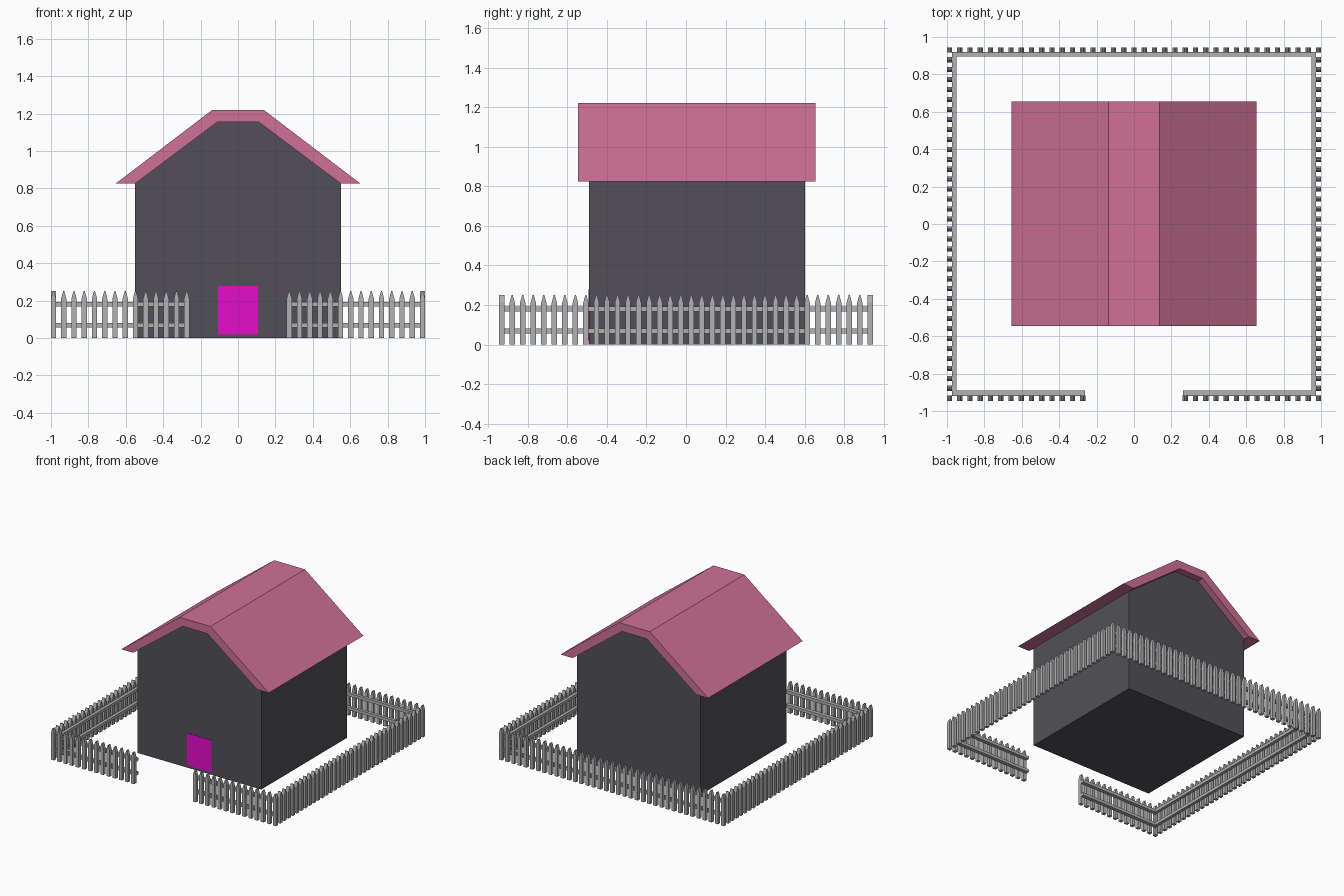
import bpy, bmesh

if "Cube" in bpy.data.objects:
    bpy.data.objects.remove(bpy.data.objects["Cube"])

def material(name, rgb):
    m = bpy.data.materials.new(name)
    m.diffuse_color = (*rgb, 1)
    m.use_nodes = True
    m.node_tree.nodes["Principled BSDF"].inputs["Base Color"].default_value = m.diffuse_color
    return m

WALL = material("charcoal", (0.085, 0.081, 0.095))
ROOF = material("rose pink", (0.62, 0.165, 0.30))
DOOR = material("magenta", (0.78, 0.004, 0.60))
FENCE = material("fence grey", (0.45, 0.45, 0.45))

def finish(bm, name, mat):
    bmesh.ops.recalc_face_normals(bm, faces=bm.faces)
    me = bpy.data.meshes.new(name)
    bm.to_mesh(me)
    bm.free()
    me.materials.append(mat)
    ob = bpy.data.objects.new(name, me)
    bpy.context.collection.objects.link(ob)
    return ob

def extrude(bm, pts, depth):
    """Close a 3D outline and extrude it along the vector depth."""
    face = bm.faces.new([bm.verts.new(p) for p in pts])
    res = bmesh.ops.extrude_face_region(bm, geom=[face], use_keep_orig=True)
    moved = [g for g in res["geom"] if isinstance(g, bmesh.types.BMVert)]
    bmesh.ops.translate(bm, verts=moved, vec=depth)

def box(bm, x0, x1, y0, y1, z0, z1):
    extrude(bm, [(x0, y0, z0), (x1, y0, z0), (x1, y1, z0), (x0, y1, z0)],
            (0, 0, z1 - z0))

def mirrored(half):
    """Right half of an x-z outline plus its mirror image."""
    return half + [(-x, z) for x, z in reversed(half)]

# House body with clipped gable
bm = bmesh.new()
extrude(bm, [(x, -0.49, z) for x, z in
             mirrored([(0.55, 0), (0.55, 0.825), (0.11, 1.155)])], (0, 1.09, 0))
finish(bm, "house_walls", WALL)

# Roof shell following the gable
outer = mirrored([(0.655, 0.825), (0.137, 1.22)])
inner = mirrored([(0.55, 0.825), (0.11, 1.155)])
bm = bmesh.new()
extrude(bm, [(x, -0.545, z) for x, z in outer + inner[::-1]], (0, 1.2, 0))
finish(bm, "roof", ROOF)

# Door plate
bm = bmesh.new()
box(bm, -0.108, 0.108, -0.493, -0.488, 0.02, 0.278)
finish(bm, "door", DOOR)

# Fence: pointed pickets outside, two rails inside
W, TOP, SHOULDER = 0.0135, 0.25, 0.212
PX, PY = 0.9865, 0.9315
RAIL_Z = (0.069, 0.18)

def picket(bm, x, y, along_x):
    outline = [(-W, 0), (W, 0), (W, SHOULDER), (0.003, TOP),
               (-0.003, TOP), (-W, SHOULDER)]
    if along_x:
        extrude(bm, [(x + a, y - W, z) for a, z in outline], (0, 2 * W, 0))
    else:
        extrude(bm, [(x - W, y + a, z) for a, z in outline], (2 * W, 0, 0))

step_x, step_y = 2 * PX / 36, 2 * PY / 35

bm = bmesh.new()
for i in range(37):
    picket(bm, -PX + i * step_x, PY, True)
for z in RAIL_Z:
    box(bm, -0.973, 0.973, 0.896, 0.92, z - 0.012, z + 0.012)
finish(bm, "back_fence", FENCE)

for side, name in ((-1, "left"), (1, "right")):
    # Side run
    bm = bmesh.new()
    for i in range(1, 35):
        picket(bm, side * PX, -PY + i * step_y, False)
    for z in RAIL_Z:
        x0, x1 = sorted((side * 0.95, side * 0.974))
        box(bm, x0, x1, -0.918, 0.918, z - 0.012, z + 0.012)
    finish(bm, name + "_fence", FENCE)
    # Front run, leaving the gateway open
    bm = bmesh.new()
    for i in range(14):
        picket(bm, side * (PX - i * step_x), -PY, True)
    for z in RAIL_Z:
        x0, x1 = sorted((side * 0.262, side * 0.973))
        box(bm, x0, x1, -0.92, -0.89, z - 0.012, z + 0.012)
    finish(bm, "front_fence_" + name, FENCE)
